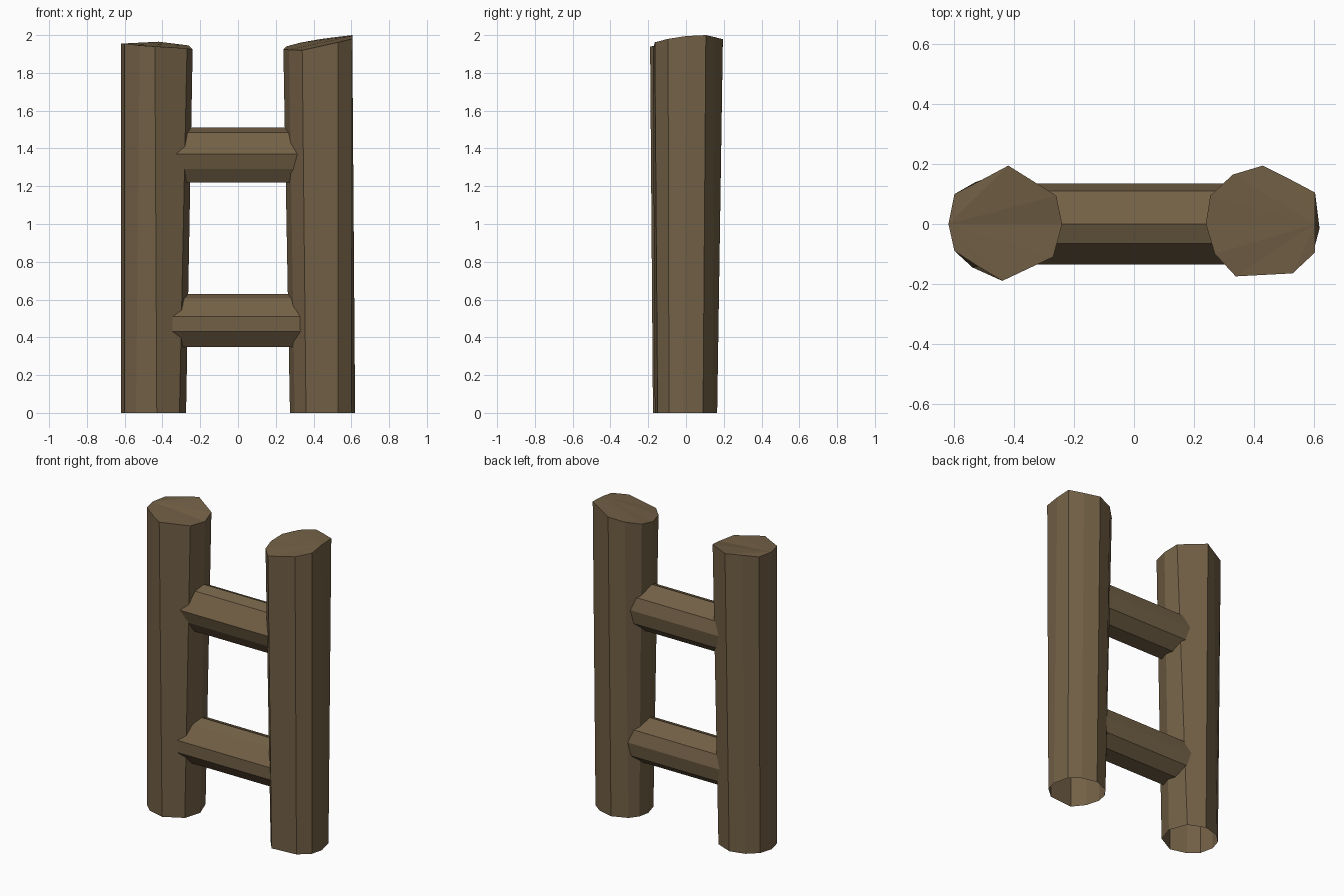
import bpy

if "Cube" in bpy.data.objects:
    bpy.data.objects.remove(bpy.data.objects["Cube"])

wood = bpy.data.materials.new("brown_wood")
wood.diffuse_color = (0.17, 0.118, 0.061, 1)
wood.use_nodes = True
wood.node_tree.nodes["Principled BSDF"].inputs["Base Color"].default_value = wood.diffuse_color


def make(name, verts, faces):
    mesh = bpy.data.meshes.new(name)
    mesh.from_pydata(verts, [], faces)
    mesh.materials.append(wood)
    mesh.validate()
    obj = bpy.data.objects.new(name, mesh)
    bpy.context.collection.objects.link(obj)
    return obj


def post(name, bottom, top):
    """Rough-hewn log: flat open foot, slanted cut at the top (counter-clockwise rings)."""
    n = len(bottom)
    verts = [(x, y, 0) for x, y in bottom] + list(top)
    faces = [(i, (i + 1) % n, n + (i + 1) % n, n + i) for i in range(n)]
    faces += [(n, n + i, n + i + 1) for i in range(1, n - 1)]
    make(name, verts, faces)


def rung(name, z, section, half=0.37):
    """Irregular round bar along x, ends buried in the posts."""
    n = len(section)
    verts = [(x, y, z + dz) for x in (-half, half) for y, dz in section]
    faces = [(i, (i + 1) % n, n + (i + 1) % n, n + i) for i in range(n)]
    faces += [tuple(range(n))[::-1], tuple(range(n, 2 * n))]
    make(name, verts, faces)


# Left upright
post("left_post",
     [(-.62, 0), (-.60, -.09), (-.54, -.145), (-.43, -.175), (-.31, -.11),
      (-.275, 0), (-.32, .12), (-.43, .165), (-.53, .14), (-.595, .08)],
     [(-.62, 0, 1.955), (-.60, -.09, 1.955), (-.52, -.142, 1.945), (-.44, -.19, 1.94),
      (-.27, -.11, 1.93), (-.24, 0, 1.925), (-.26, .095, 1.945), (-.42, .195, 1.965),
      (-.51, .147, 1.96), (-.60, .10, 1.955)])

# Right upright, taller at its outer side
post("right_post",
     [(.62, -.015), (.595, .09), (.53, .14), (.43, .165), (.33, .125),
      (.29, .07), (.275, 0), (.30, -.09), (.36, -.165), (.53, -.15), (.60, -.09)],
     [(.605, 0, 1.995), (.605, .105, 2.0), (.52, .15, 1.99), (.43, .195, 1.978),
      (.33, .165, 1.96), (.255, .095, 1.94), (.24, 0, 1.925), (.27, -.10, 1.922),
      (.34, -.175, 1.92), (.53, -.165, 1.962), (.605, -.095, 1.98)])

# Two cross bars, y and height offset of each edge
rung("lower_rung", 0.49,
     [(-.135, .02), (-.135, -.06), (-.07, -.14), (.05, -.14), (.12, -.08),
      (.135, .01), (.11, .09), (0, .14), (-.065, .115)])
rung("upper_rung", 1.365,
     [(-.135, .005), (-.11, -.075), (-.065, -.145), (.05, -.145), (.12, -.08),
      (.135, .01), (.11, .09), (0, .145), (-.065, .12)])
